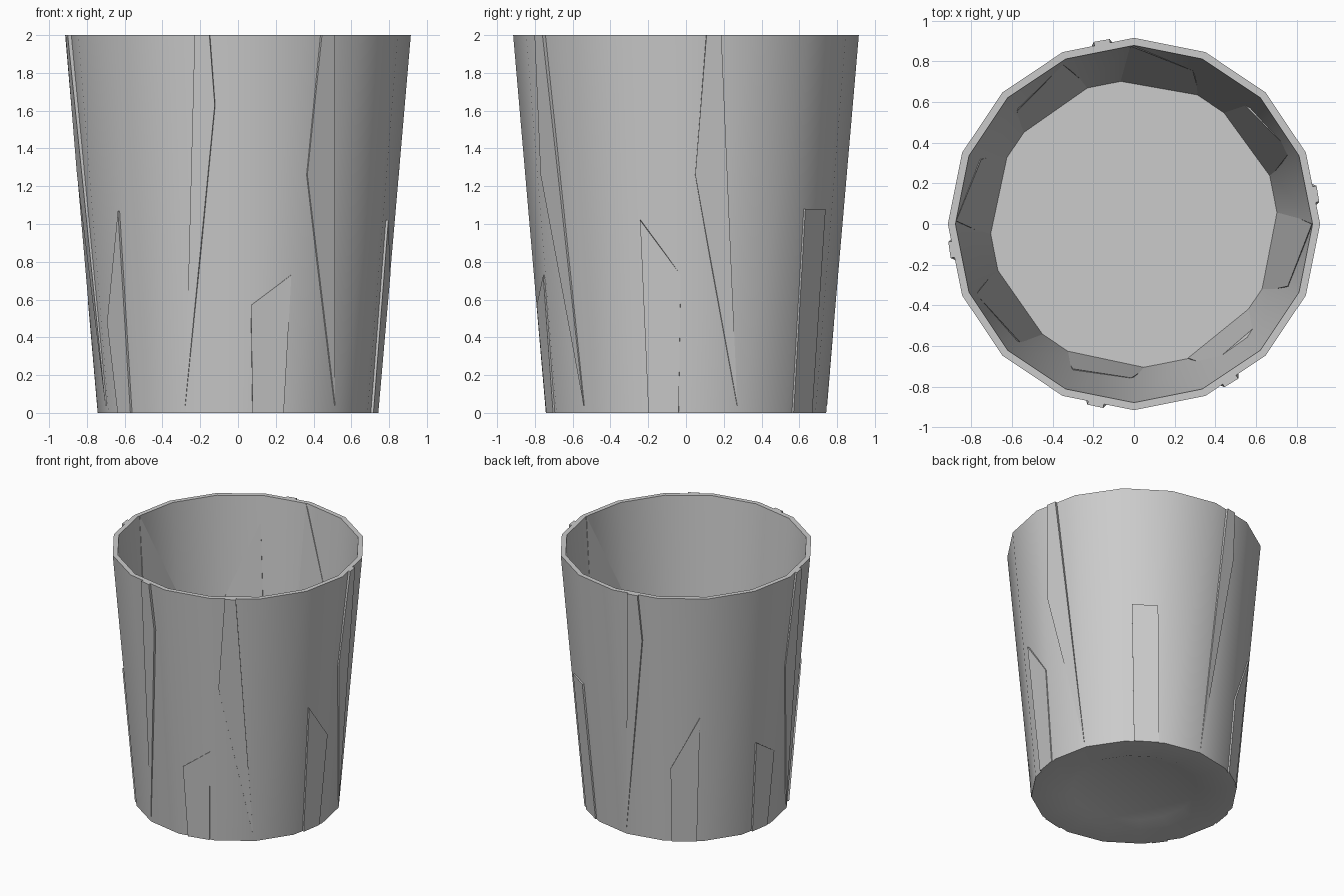
import bpy, bmesh
from math import sin, cos, pi, radians

if "Cube" in bpy.data.objects:
    bpy.data.objects.remove(bpy.data.objects["Cube"])

SIDES = 16
FLOOR = 0.05


def finish(bm, name):
    bmesh.ops.recalc_face_normals(bm, faces=bm.faces)
    mesh = bpy.data.meshes.new(name)
    bm.to_mesh(mesh)
    bm.free()
    ob = bpy.data.objects.new(name, mesh)
    bpy.context.collection.objects.link(ob)
    return ob


def lathe(profile, name):
    bm = bmesh.new()
    rings = []
    for r, z in profile:
        n = SIDES if r > 0 else 1
        rings.append([bm.verts.new((r * cos(2 * pi * i / SIDES), r * sin(2 * pi * i / SIDES), z))
                      for i in range(n)])
    for a, b in zip(rings, rings[1:]):
        for i in range(SIDES):
            j = (i + 1) % SIDES
            if len(a) == 1:
                bm.faces.new((a[0], b[i], b[j]))
            elif len(b) == 1:
                bm.faces.new((a[i], a[j], b[0]))
            else:
                bm.faces.new((a[i], a[j], b[j], b[i]))
    return finish(bm, name)


def outer_r(z):
    return 0.742 + 0.0865 * z


def inner_r(z):
    return 0.71 + 0.084 * z


def facet(points, radius, front, back, name):
    # thin plate hugging the wall: points are (angle in degrees, height)
    bm = bmesh.new()
    layers = []
    for off in (front, back):
        layers.append([bm.verts.new(((radius(z) + off) * cos(radians(a)),
                                     (radius(z) + off) * sin(radians(a)), z)) for a, z in points])
    f, b = layers
    bm.faces.new(f)
    bm.faces.new(b[::-1])
    n = len(points)
    for i in range(n):
        j = (i + 1) % n
        bm.faces.new((f[i], b[i], b[j], f[j]))
    return finish(bm, name)


# tapered cup with thin wall and shallow hollow under the base
cup = lathe([(0, 0.03), (0.45, 0.03), (0.53, 0.0), (outer_r(0), 0), (outer_r(2), 2),
             (inner_r(2), 2), (inner_r(FLOOR), FLOOR), (0, FLOOR)], "cup_body")
bpy.context.view_layer.objects.active = cup
cup.select_set(True)
bpy.ops.object.shade_smooth_by_angle(angle=radians(30))

# long outer facets running down from the rim (left- and right-leaning)
for i, (c, m) in enumerate([(-58.5, 1), (9.3, 1), (188, 1), (-102, -1), (100, -1)]):
    mid = (c - 6, 1.26) if m > 0 else (c + 4, 1.63)
    low = (c + 12 * m, 0.04) if m > 0 else (c - 10, 0.04)
    pts = [(c + 2.5 * m, 2), (c - 2.5 * m, 2), mid, low]
    facet(pts, outer_r, 0.002, -0.02, f"long_outer_facet_{i}")

# short outer facets standing on the base
short = [
    [(-84, 0), (-71, 0), (-69.5, 0.73), (-85, 0.57)],
    [(-149, 0), (-140, 0), (-139.5, 1.07), (-152, 0.48)],
    [(-15.5, 0), (-3, 0), (-2, 0.73), (-17, 1.02)],
    [(50, 0), (64, 0), (62, 1.08), (49, 1.08)],
    [(117, 0), (131, 0), (132, 1.02), (117, 0.6)],
    [(165, 0), (177, 0), (178, 0.6), (164, 0.73)],
]
for i, pts in enumerate(short):
    facet(pts, outer_r, 0.002, -0.02, f"short_outer_facet_{i}")

# inner facets: wide at the floor, narrowing upward
inner = [(80, 2, 1.2), (36, 1.1, 1.7), (-11, 2, 1.3), (-51, 0.9, 1.0),
         (-102, 0.6, 0.8), (-145, 1.2, 1.7), (168, 2, 1.3), (125, 1.1, 1.8)]
for i, (c, left, right) in enumerate(inner):
    pts = [(c - 17, FLOOR), (c + 17, FLOOR), (c + 11, left), (c - 11, right)]
    facet(pts, inner_r, -0.004, 0.012, f"inner_facet_{i}")
